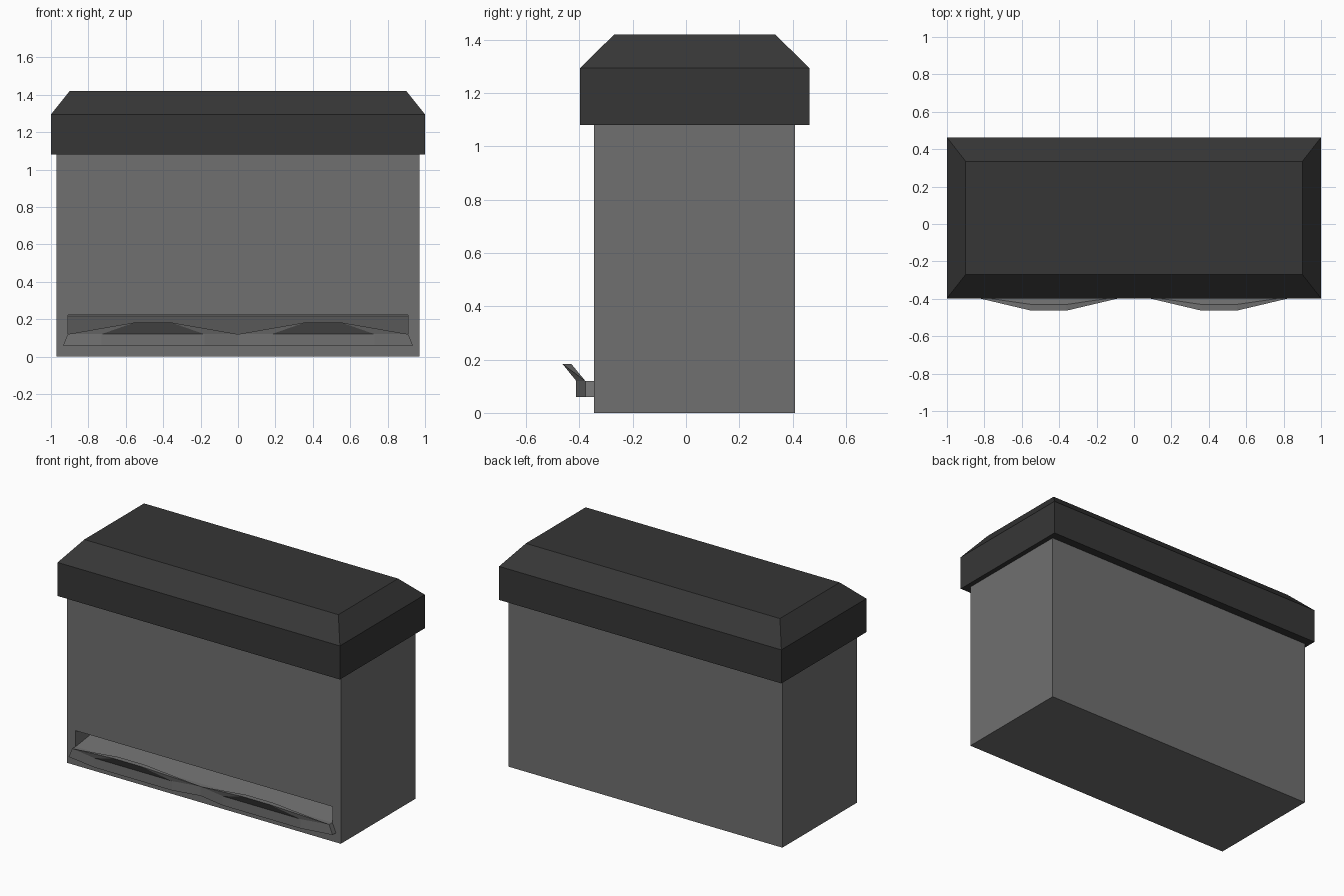
import bpy, bmesh

cube = bpy.data.objects.get("Cube")
if cube:
    bpy.data.objects.remove(cube, do_unlink=True)


def material(name, value):
    mat = bpy.data.materials.new(name)
    mat.use_nodes = True
    colour = (value, value, value, 1)
    mat.diffuse_color = colour
    node = next(n for n in mat.node_tree.nodes if n.type == 'BSDF_PRINCIPLED')
    node.inputs["Base Color"].default_value = colour
    return mat


mid_grey = material("mid_grey", 0.162)
charcoal = material("charcoal", 0.037)


def finish(name, bm, mat):
    bmesh.ops.recalc_face_normals(bm, faces=bm.faces)
    mesh = bpy.data.meshes.new(name)
    bm.to_mesh(mesh)
    bm.free()
    mesh.materials.append(mat)
    obj = bpy.data.objects.new(name, mesh)
    bpy.context.collection.objects.link(obj)
    return obj


def loft(name, rings, mat):
    """Closed solid through rings of equal point count."""
    bm = bmesh.new()
    rows = [[bm.verts.new(p) for p in ring] for ring in rings]
    n = len(rows[0])
    for low, high in zip(rows, rows[1:]):
        for i in range(n):
            j = (i + 1) % n
            bm.faces.new((low[i], low[j], high[j], high[i]))
    bm.faces.new(rows[0][::-1])
    bm.faces.new(rows[-1])
    return finish(name, bm, mat)


def rect(x, y0, y1, z):
    return [(-x, y0, z), (x, y0, z), (x, y1, z), (-x, y1, z)]


# Tank body
FRONT, BACK = -0.345, 0.41
body = loft("tank_body", [rect(0.97, FRONT, BACK, 0), rect(0.97, FRONT, BACK, 1.08)], mid_grey)

# Wide front slot with a gently rising floor
wedge = [(FRONT - 0.1, 0.105), (0.39, 0.217), (0.39, 0.222), (FRONT - 0.1, 0.222)]
cutter = loft("slot_cutter", [[(x, y, z) for y, z in wedge] for x in (-0.91, 0.91)], mid_grey)
cutter.hide_render = True
cutter.hide_set(True)
cutter.display_type = 'WIRE'
cut = body.modifiers.new("slot", 'BOOLEAN')
cut.operation = 'DIFFERENCE'
cut.solver = 'EXACT'
cut.object = cutter

# Lid with sloped shoulders
loft("lid", [rect(1, -0.397, 0.463, 1.08), rect(1, -0.397, 0.463, 1.295),
             rect(0.9, -0.27, 0.335, 1.42)], charcoal)

# Ledge under the slot, bulging twice
INNER, OUTER = -0.378, -0.412


def ledge_ring(end, z):
    half = [(0.18, OUTER), (0.73, OUTER), (end, INNER), (end, FRONT)]
    left = [(-x, y) for x, y in reversed(half)]
    return [(x, y, z) for x, y in left + [(0, INNER)] + half]


loft("ledge", [ledge_ring(0.935, 0.06), ledge_ring(0.91, 0.12)], mid_grey)

# Two flared lips standing on the ledge
for side, name in ((1, "left_lip"), (-1, "right_lip")):
    bm = bmesh.new()
    points = [(x, INNER, 0.12) for x in (0, 0.91)]
    points += [(x, OUTER, 0.12) for x in (0.18, 0.73)]
    points += [(x, y, 0.183) for x in (0.36, 0.55) for y in (-0.43, -0.463)]
    verts = [bm.verts.new((side * x, y, z)) for x, y, z in points]
    bmesh.ops.convex_hull(bm, input=verts)
    finish(name, bm, mid_grey)
